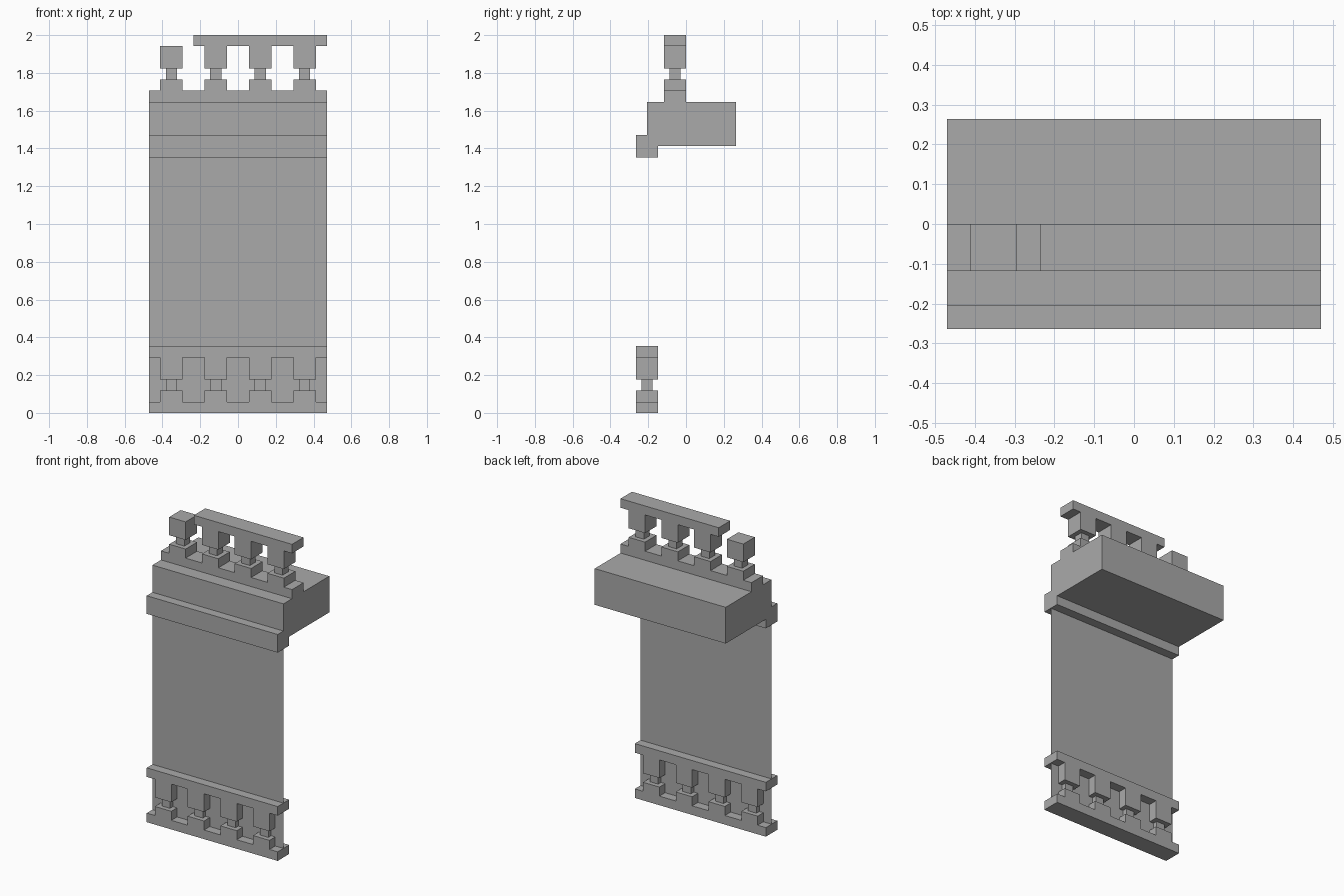
import bpy
import bmesh

U = 2 / 17          # two modules
U = U / 2           # one building module

cube = bpy.data.objects.get("Cube")
if cube:
    bpy.data.objects.remove(cube, do_unlink=True)

stone = bpy.data.materials.new("grey stone")
stone.use_nodes = True
GREY = (0.4, 0.4, 0.4, 1)
stone.diffuse_color = GREY
stone.node_tree.nodes["Principled BSDF"].inputs["Base Color"].default_value = GREY


def finish(name, bm):
    bmesh.ops.recalc_face_normals(bm, faces=bm.faces)
    mesh = bpy.data.meshes.new(name)
    bm.to_mesh(mesh)
    bm.free()
    mesh.materials.append(stone)
    obj = bpy.data.objects.new(name, mesh)
    bpy.context.collection.objects.link(obj)
    return obj


def extrude_profile(name, points, start, end, axis):
    """Extrude a flat outline, in modules, along the x or y axis."""
    bm = bmesh.new()
    if axis == "x":
        verts = [bm.verts.new((start * U, a * U, z * U)) for a, z in points]
        move = ((end - start) * U, 0, 0)
    else:
        verts = [bm.verts.new((a * U, start * U, z * U)) for a, z in points]
        move = (0, (end - start) * U, 0)
    face = bm.faces.new(verts)
    out = bmesh.ops.extrude_face_region(bm, geom=[face], use_keep_orig=True)
    new = [v for v in out["geom"] if isinstance(v, bmesh.types.BMVert)]
    bmesh.ops.translate(bm, verts=new, vec=move)
    return finish(name, bm)


def box(name, x0, x1, y0, y1, z0, z1):
    return extrude_profile(name, [(x0, z0), (x1, z0), (x1, z1), (x0, z1)], y0, y1, "y")


CENTRES = (-6, -2, 2, 6)


def comb(name, z_rail, z_outer, z_tip, x_left, y, centres):
    """Rail with square teeth on one side."""
    outline = [(8, z_rail), (8, z_outer), (x_left, z_outer), (x_left, z_rail)]
    for c in centres:
        outline += [(c - 1, z_rail), (c - 1, z_tip), (c + 1, z_tip), (c + 1, z_rail)]
    return extrude_profile(name, outline, y - 1, y + 1, "y")


def balustrade(name, y, z, broken):
    # Lower rail with feet, and narrow necks
    comb(name + "_lower_rail", z + 1, z, z + 2, -8, y, CENTRES)
    for i, c in enumerate(CENTRES):
        box(f"{name}_neck_{i + 1}", c - .5, c + .5, y - .5, y + .5, z + 2, z + 3)
    # Upper rail with hanging blocks, optionally broken off at the right
    if broken:
        comb(name + "_upper_rail", z + 5, z + 6, z + 3, -4, y, CENTRES[1:])
        c = CENTRES[0]
        box(name + "_loose_block", c - 1, c + 1, y - 1, y + 1, z + 3, z + 5)
    else:
        comb(name + "_upper_rail", z + 5, z + 6, z + 3, -8, y, CENTRES)


# Thin wall sheet
bm = bmesh.new()
corners = ((-8, 0), (8, 0), (8, 24), (-8, 24))
bm.faces.new([bm.verts.new((x * U, -3.5 * U, z * U)) for x, z in corners])
finish("wall_sheet", bm)

# Balcony slab with its front moulding
ledge = [(-4.5, 23), (-2.5, 23), (-2.5, 24), (4.5, 24), (4.5, 28),
         (-3.5, 28), (-3.5, 25), (-4.5, 25)]
extrude_profile("balcony_ledge", ledge, -8, 8, "x")

# Balustrades at the foot and on the balcony
balustrade("base_balustrade", -3.5, 0, False)
balustrade("top_balustrade", -1, 28, True)
